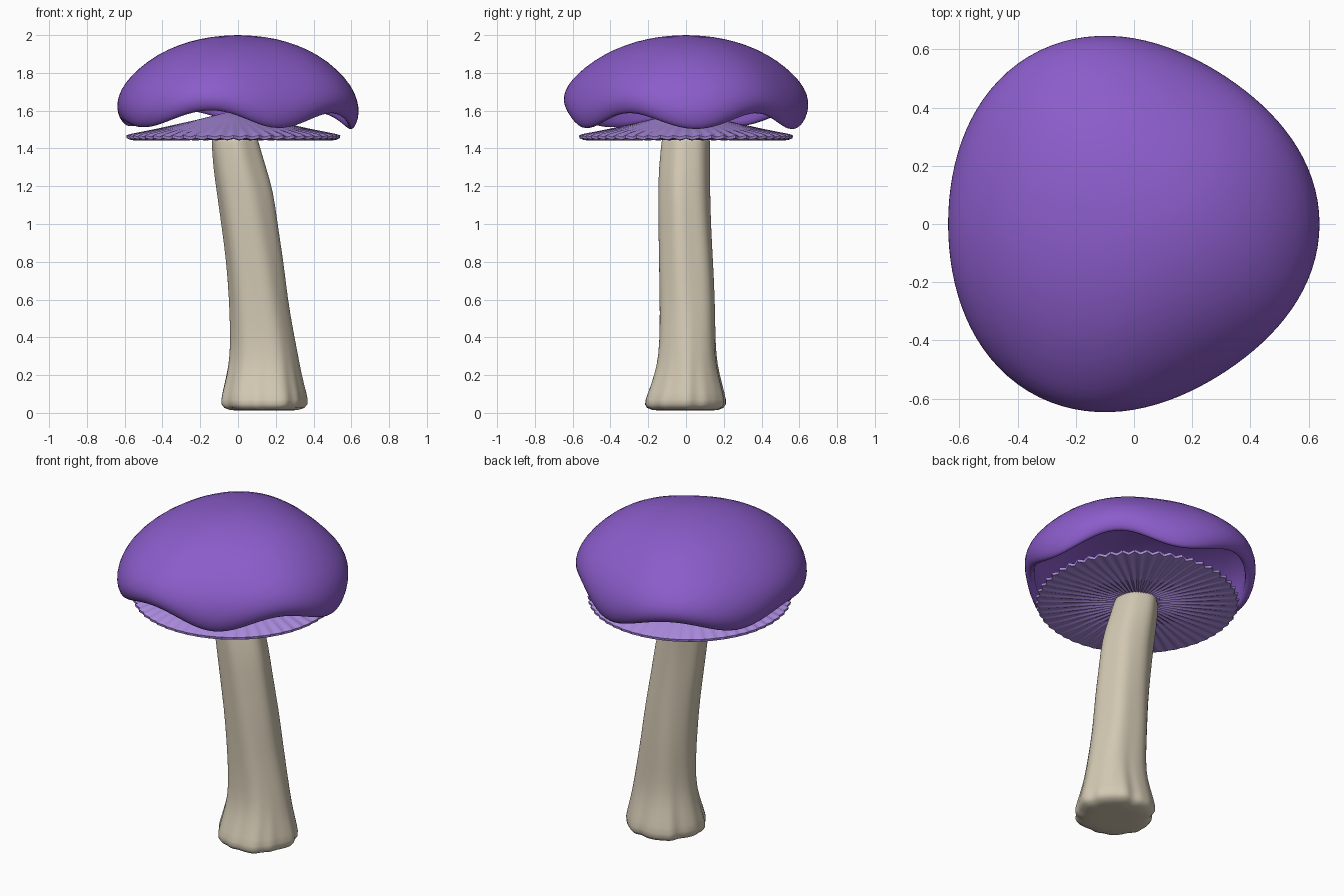
import bpy, bmesh, math
from math import sin, cos, tau, radians, degrees

if "Cube" in bpy.data.objects:
    bpy.data.objects.remove(bpy.data.objects["Cube"])


def material(name, rgb):
    mat = bpy.data.materials.new(name)
    mat.use_nodes = True
    mat.diffuse_color = (*rgb, 1)
    mat.node_tree.nodes["Principled BSDF"].inputs["Base Color"].default_value = (*rgb, 1)
    return mat


def loft(name, rings, mat, subdivide=0, sharp=60):
    """Skin closed rings of points, close both ends and shade smooth."""
    bm = bmesh.new()
    loops = [[bm.verts.new(p) for p in ring] for ring in rings]
    for a, b in zip(loops, loops[1:]):
        for i in range(len(a)):
            j = (i + 1) % len(a)
            bm.faces.new((a[i], a[j], b[j], b[i]))
    bm.faces.new(loops[0])
    bm.faces.new(loops[-1])
    bmesh.ops.recalc_face_normals(bm, faces=bm.faces)
    mesh = bpy.data.meshes.new(name)
    bm.to_mesh(mesh)
    bm.free()
    mesh.materials.append(mat)
    obj = bpy.data.objects.new(name, mesh)
    bpy.context.collection.objects.link(obj)
    if subdivide:
        mod = obj.modifiers.new("Smooth", 'SUBSURF')
        mod.levels = mod.render_levels = subdivide
    bpy.ops.object.select_all(action='DESELECT')
    obj.select_set(True)
    bpy.context.view_layer.objects.active = obj
    bpy.ops.object.shade_smooth_by_angle(angle=radians(sharp))
    return obj


def angles(count):
    return [tau * i / count for i in range(count)]


purple = material("cap purple", (0.26, 0.108, 0.595))
lavender = material("gill lavender", (0.41, 0.262, 0.74))
cream = material("stem cream", (0.65, 0.58, 0.45))

# Cap: rounded triangular shell whose lip rises and falls in five waves
LIP = [(5, 1.5), (41, 1.59), (76, 1.5), (118, 1.605), (155, 1.515),
       (186, 1.55), (219, 1.51), (257, 1.605), (292, 1.505), (329, 1.59), (365, 1.5)]


def lip_height(a):
    d = degrees(a)
    d = d + 360 if d < 5 else d
    for (a0, z0), (a1, z1) in zip(LIP, LIP[1:]):
        if d <= a1:
            t = (d - a0) / (a1 - a0)
            return z0 + (z1 - z0) * (1 - cos(t * math.pi)) / 2
    return LIP[0][1]


def cap_point(a, f, z):
    r = f * (0.641 + 0.028 * cos(3 * a) - 0.028 * cos(a))
    rise = (lip_height(a) - 1.515) * min(1, ((2 - z) / 0.48) ** 2)
    return (r * cos(a), r * sin(a), z + rise)


# Outer surface from the crown to the lip, then the inside back up
cap_profile = [(0.05, 2.0), (0.22, 1.992), (0.4, 1.968), (0.58, 1.925), (0.75, 1.86),
               (0.89, 1.775), (0.97, 1.70), (1.005, 1.62), (0.995, 1.56), (0.965, 1.518),
               (0.93, 1.51), (0.905, 1.535), (0.925, 1.62), (0.89, 1.70), (0.8, 1.77),
               (0.66, 1.835), (0.4, 1.90), (0.05, 1.93)]
loft("cap", [[cap_point(a, f, z) for a in angles(50)] for f, z in cap_profile], purple, 1, 180)

# Gill disc: shallow cone on top, radial pleats below, scalloped rim
GILLS = 52


def gill_point(i, a, r, z, pleat):
    wave = 1 if i % 4 == 0 else -1 if i % 4 == 2 else 0
    r += 0.009 * wave * (r / 0.56) ** 4
    return (-0.025 + r * cos(a), r * sin(a), z + pleat * wave)


gill_profile = [(0.02, 1.595, 0), (0.2, 1.55, 0), (0.4, 1.505, 0), (0.54, 1.473, 0.003),
                (0.558, 1.465, 0.004), (0.555, 1.45, 0.004), (0.53, 1.447, 0.005),
                (0.35, 1.45, 0.005), (0.15, 1.452, 0.004), (0.03, 1.452, 0)]
loft("gill_disc",
     [[gill_point(i, a, r, z, p) for i, a in enumerate(angles(GILLS * 4))]
      for r, z, p in gill_profile], lavender, 0, 50)

# Stem: leaning, lumpy column flaring into a fluted foot
# Each row: height, centre x, centre y, half width x, half width y
stem_rows = [(0.012, 0.135, -0.005, 0.06, 0.06), (0.01, 0.135, -0.005, 0.19, 0.19),
             (0.04, 0.137, -0.005, 0.23, 0.225), (0.1, 0.137, 0, 0.22, 0.208),
             (0.2, 0.137, 0.005, 0.196, 0.176), (0.3, 0.138, 0.007, 0.179, 0.155),
             (0.45, 0.124, 0.008, 0.165, 0.15), (0.6, 0.108, 0.007, 0.155, 0.149),
             (0.8, 0.09, 0, 0.15, 0.145), (1.0, 0.06, -0.007, 0.147, 0.139),
             (1.17, 0.038, -0.01, 0.148, 0.136), (1.3, 0.008, -0.008, 0.138, 0.133),
             (1.44, -0.017, 0, 0.122, 0.125), (1.5, -0.024, 0, 0.115, 0.12)]


def stem_point(a, z, cx, cy, wx, wy):
    foot = max(0, 1 - z / 0.35)
    f = 1 + 0.025 * cos(6 * a + 1.5 * z) + 0.015 * sin(4 * a - 3 * z)
    f += foot * (0.025 * cos(11 * a) + 0.015 * sin(17 * a))
    return (cx + wx * f * cos(a), cy + wy * f * sin(a), z)


loft("stem", [[stem_point(a, *row) for a in angles(56)] for row in stem_rows], cream, 1, 180)
